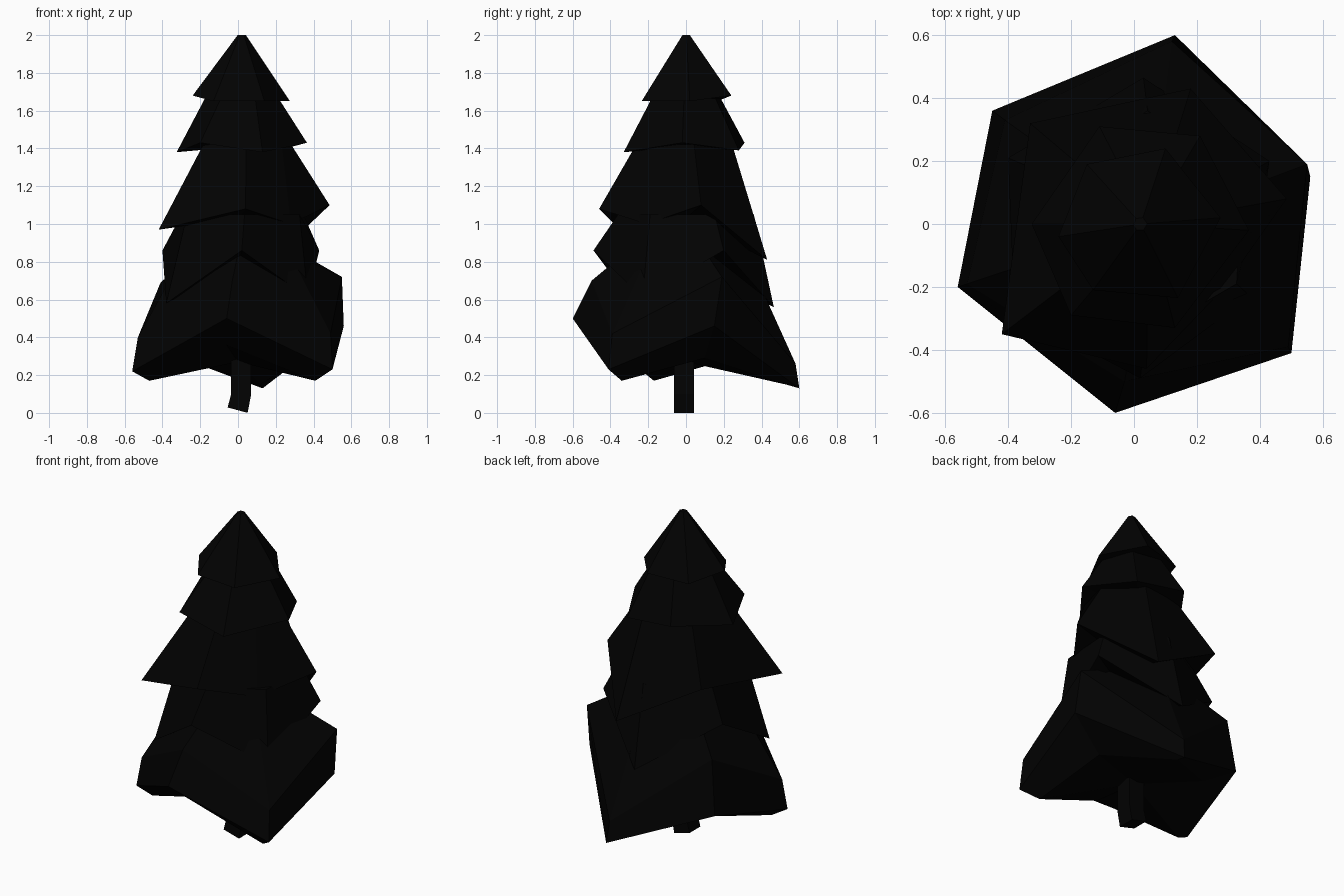
import bpy, bmesh
from mathutils import Vector

if "Cube" in bpy.data.objects:
    bpy.data.objects.remove(bpy.data.objects["Cube"])

dark = bpy.data.materials.new("dark")
dark.diffuse_color = (0.0005, 0.0005, 0.0005, 1)
dark.use_nodes = True
dark.node_tree.nodes["Principled BSDF"].inputs["Base Color"].default_value = dark.diffuse_color


def loft(name, rings, top=None, bottom=None):
    """Join rings of points (top to bottom) with flat faces and close both ends."""
    bm = bmesh.new()
    rows = [[bm.verts.new(p) for p in ring] for ring in rings]
    n = len(rows[0])
    for a, b in zip(rows, rows[1:]):
        for i in range(n):
            j = (i + 1) % n
            bm.faces.new((a[i], b[i], b[j], a[j]))
    for row, tip in ((rows[0], top), (rows[-1], bottom)):
        if tip is None:
            bm.faces.new(row)
        else:
            c = bm.verts.new(tip)
            for i in range(n):
                bm.faces.new((row[i], row[(i + 1) % n], c))
    bmesh.ops.recalc_face_normals(bm, faces=bm.faces)
    me = bpy.data.meshes.new(name)
    bm.to_mesh(me)
    bm.free()
    me.materials.append(dark)
    ob = bpy.data.objects.new(name, me)
    bpy.context.collection.objects.link(ob)
    return ob


def neck(rim, radius, z, shift=0.02):
    """Level ring above a rim, following the rim's directions."""
    return [(*(Vector(p[:2]).normalized() * radius + Vector((shift, 0))), z) for p in rim]


# Branch tier rims, counter-clockwise, each sagging at alternate corners
crown = [(.275, .02, 1.65), (.1, .24, 1.68), (-.15, .19, 1.66),
         (-.24, -.04, 1.68), (-.13, -.21, 1.65), (.14, -.235, 1.65)]
upper = [(.365, -.02, 1.43), (.21, .28, 1.39), (-.11, .31, 1.43),
         (-.325, .0, 1.38), (-.2, -.29, 1.43), (.13, -.33, 1.38)]
middle = [(.485, .08, 1.10), (.18, .43, .81), (-.33, .32, 1.10),
          (-.42, -.35, .97), (.04, -.46, 1.08), (.28, -.21, 1.0)]
lower = [(.43, .2, .86), (.03, .465, .56), (-.4, .21, .86),
         (-.38, -.28, .58), (.02, -.49, .86), (.37, -.23, .61)]

loft("crown_branches", [neck(crown, .022, 2.0), crown], bottom=(.02, 0, 1.66))
for name, rim, radius, z, under in (
        ("upper_branches", upper, .195, 1.665, 1.41),
        ("middle_branches", middle, .265, 1.42, 1.03),
        ("lower_branches", lower, .36, 1.05, .78)):
    loft(name, [neck(rim, radius, z), rim], bottom=(0, 0, under))

# Bottom skirt with a thick edge and tucked-in underside
shoulder = [(.55, .19, .72), (.12, .58, .26), (-.41, .33, .69),
            (-.53, -.19, .40), (-.03, -.5, .70), (.49, -.39, .42)]
edge = [(.56, .15, .46), (.13, .6, .13), (-.45, .36, .36),
        (-.56, -.2, .22), (-.06, -.6, .50), (.5, -.41, .23)]
tuck = [(.34, .1, .29), (.12, .53, .15), (-.3, .25, .29),
        (-.47, -.17, .17), (-.06, -.4, .36), (.41, -.34, .17)]
loft("bottom_branches", [neck(shoulder, .32, .85), shoulder, edge, tuck],
     bottom=(0, 0, .27))

# Bent square trunk
shape = [(.053, .053), (-.053, .053), (-.053, -.053), (.053, -.053)]
trunk = [[(x + dx, y - .01, z + tilt * x) for x, y in shape]
         for dx, z, tilt in ((.017, .36, 0), (.017, .10, 0), (-.002, .0145, -.27))]
loft("trunk", trunk)
